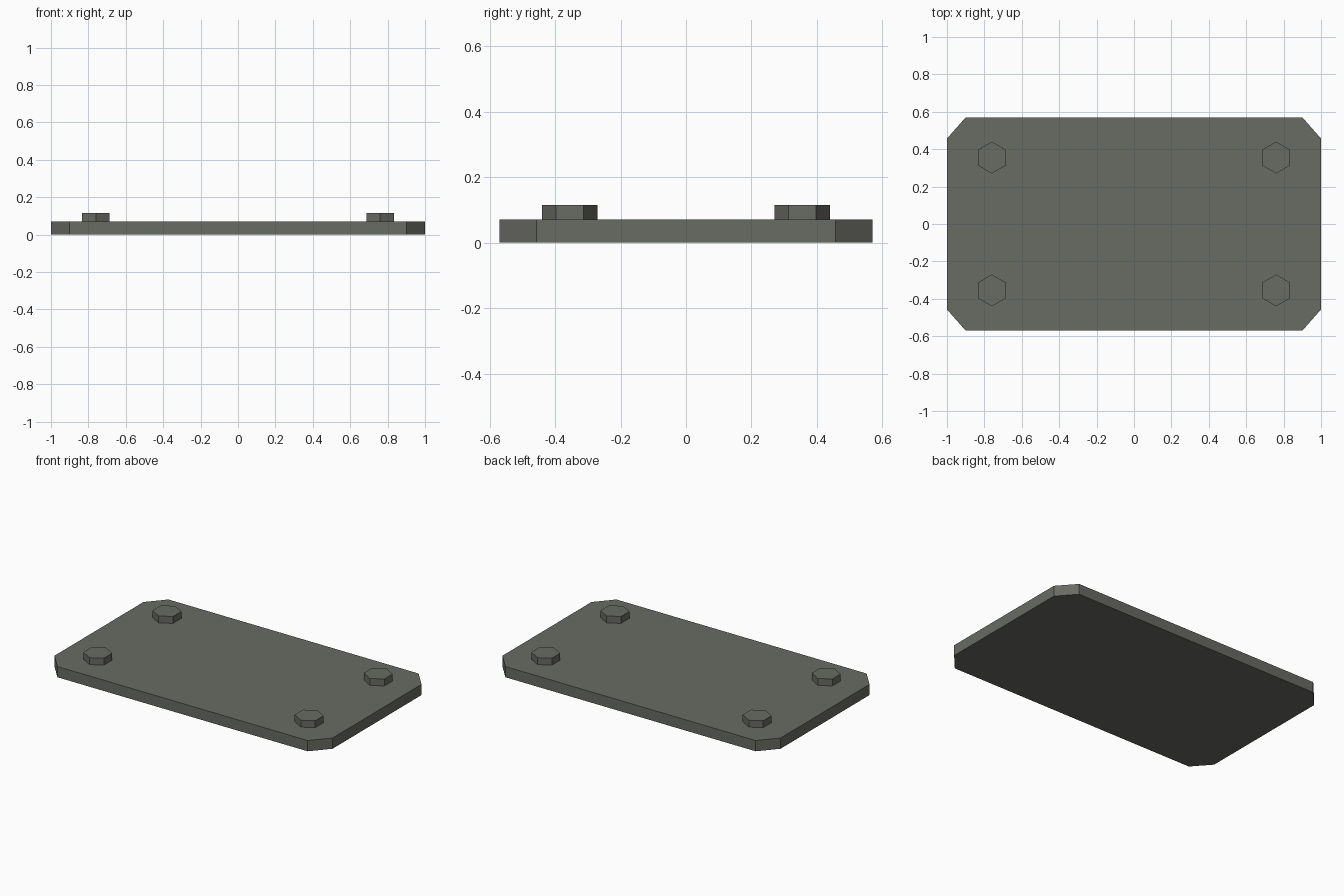
import bpy, bmesh, math

if "Cube" in bpy.data.objects:
    bpy.data.objects.remove(bpy.data.objects["Cube"])

steel = bpy.data.materials.new("dark grey steel")
steel.diffuse_color = (0.14, 0.145, 0.125, 1)
steel.use_nodes = True
steel.node_tree.nodes["Principled BSDF"].inputs["Base Color"].default_value = steel.diffuse_color


def prism(name, outline, z0, z1):
    """Extrude a flat outline from z0 up to z1."""
    bm = bmesh.new()
    face = bm.faces.new([bm.verts.new((x, y, z0)) for x, y in outline])
    ext = bmesh.ops.extrude_face_region(bm, geom=[face], use_keep_orig=True)
    top = [v for v in ext["geom"] if isinstance(v, bmesh.types.BMVert)]
    bmesh.ops.translate(bm, verts=top, vec=(0, 0, z1 - z0))
    bmesh.ops.recalc_face_normals(bm, faces=bm.faces)
    mesh = bpy.data.meshes.new(name)
    bm.to_mesh(mesh)
    bm.free()
    mesh.materials.append(steel)
    obj = bpy.data.objects.new(name, mesh)
    bpy.context.collection.objects.link(obj)
    return obj


# base plate with clipped corners
X, Y, CX, CY = 1.0, 0.57, 0.9, 0.457
prism("base_plate", [(CX, -Y), (X, -CY), (X, CY), (CX, Y),
                     (-CX, Y), (-X, CY), (-X, -CY), (-CX, -Y)], 0.0, 0.07)

# hexagonal bolt heads, one near each corner, points along y
R = 0.085
for sx, side in ((-1, "left"), (1, "right")):
    for sy, end in ((-1, "front"), (1, "back")):
        hexagon = [(sx * 0.76 + R * math.sin(i * math.pi / 3),
                    sy * 0.355 + R * math.cos(i * math.pi / 3)) for i in range(6)]
        prism(f"bolt_head_{end}_{side}", hexagon, 0.068, 0.115)
